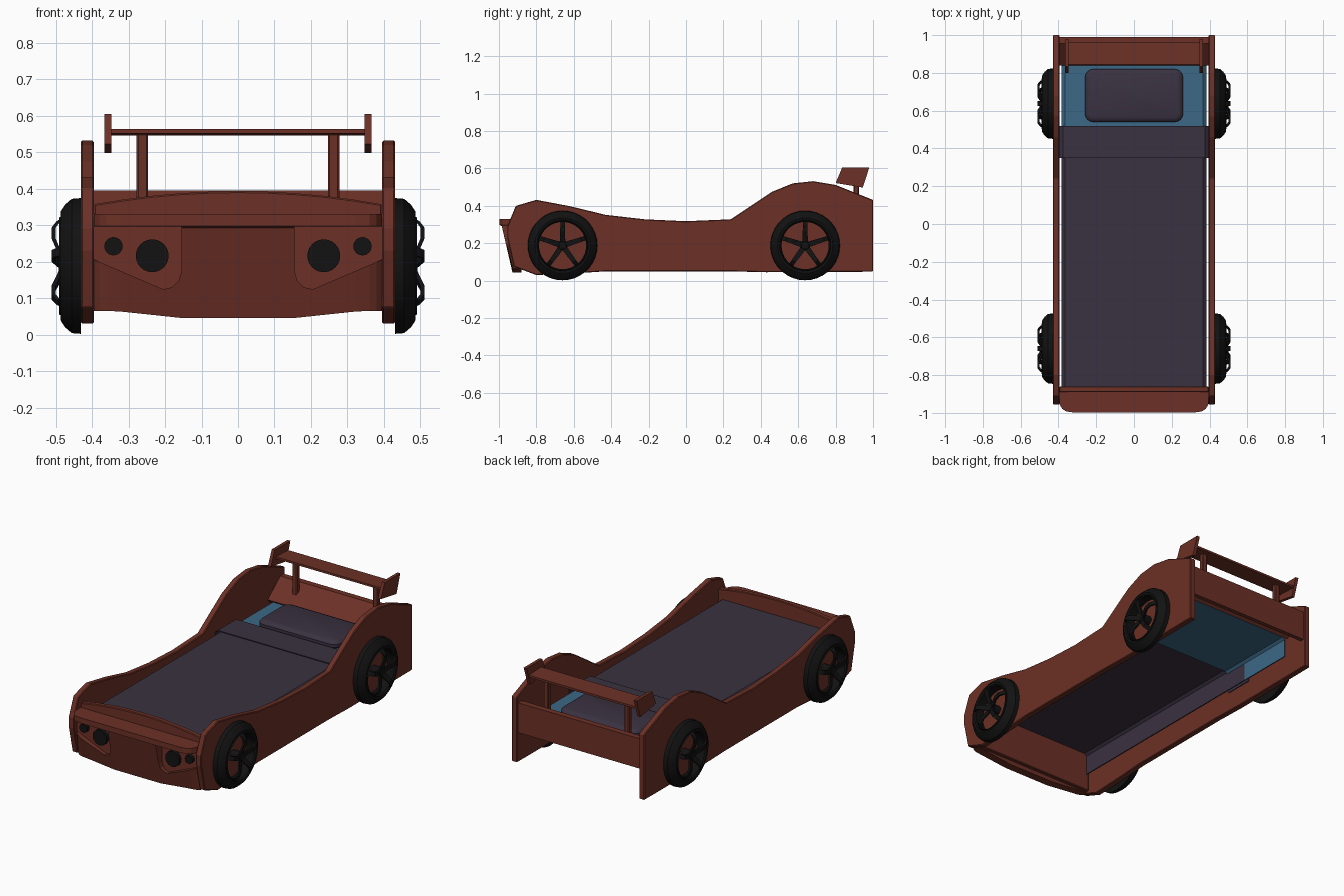
import bpy, bmesh, math
from mathutils import Vector

if "Cube" in bpy.data.objects:
    bpy.data.objects.remove(bpy.data.objects["Cube"])


def material(name, rgb):
    m = bpy.data.materials.new(name)
    m.diffuse_color = (*rgb, 1)
    m.use_nodes = True
    m.node_tree.nodes["Principled BSDF"].inputs["Base Color"].default_value = m.diffuse_color
    return m


RED = material("brick red", (0.15, 0.030, 0.019))
PURPLE = material("dark purple", (0.042, 0.031, 0.052))
BLUE = material("sheet blue", (0.045, 0.14, 0.24))
BLACK = material("tyre black", (0.006, 0.006, 0.006))


def finish(name, bm, mat, bevel=0, smooth=False, segments=1):
    bmesh.ops.recalc_face_normals(bm, faces=bm.faces)
    me = bpy.data.meshes.new(name)
    bm.to_mesh(me)
    bm.free()
    ob = bpy.data.objects.new(name, me)
    bpy.context.collection.objects.link(ob)
    me.materials.append(mat)
    if bevel:
        b = ob.modifiers.new("bevel", 'BEVEL')
        b.width, b.segments, b.limit_method = bevel, segments, 'ANGLE'
    if smooth:
        bpy.ops.object.select_all(action='DESELECT')
        ob.select_set(True)
        bpy.context.view_layer.objects.active = ob
        bpy.ops.object.shade_smooth_by_angle(angle=math.radians(35))
    return ob


def loft(bm, rings, closed=True, caps=True):
    """Join rings of points into a skin."""
    vs = [[bm.verts.new(p) for p in r] for r in rings]
    n = len(vs[0])
    for a, b in zip(vs, vs[1:]):
        for i in range(n if closed else n - 1):
            j = (i + 1) % n
            bm.faces.new((a[i], a[j], b[j], b[i]))
    if caps:
        bm.faces.new(vs[0])
        bm.faces.new(vs[-1])


def prism_x(name, yz, x0, x1, mat, bevel=0):
    bm = bmesh.new()
    loft(bm, [[(x, y, z) for y, z in yz] for x in (x0, x1)])
    return finish(name, bm, mat, bevel)


def prism_y(name, xz, y0, y1, mat, bevel=0):
    bm = bmesh.new()
    loft(bm, [[(x, y, z) for x, z in xz] for y in (y0, y1)])
    return finish(name, bm, mat, bevel)


def box(name, lo, hi, mat, bevel=0, segments=1, smooth=False):
    bm = bmesh.new()
    (a, b, c), (d, e, f) = lo, hi
    loft(bm, [[(a, b, z), (d, b, z), (d, e, z), (a, e, z)] for z in (c, f)])
    return finish(name, bm, mat, bevel, smooth, segments)


def drape(name, half, top, bottom, y0, y1, mat):
    """Cover open underneath, with soft shoulders."""
    xz = [(-half, bottom), (-half, top - 0.015), (-half + 0.018, top),
          (half - 0.018, top), (half, top - 0.015), (half, bottom)]
    bm = bmesh.new()
    loft(bm, [[(x, y, z) for x, z in xz] for y in (y0, y1)], closed=False, caps=False)
    ob = finish(name, bm, mat)
    s = ob.modifiers.new("thickness", 'SOLIDIFY')
    s.thickness = 0.005


# side panels
side = [(-0.955, 0.29), (-0.91, 0.40), (-0.80, 0.432), (-0.62, 0.398), (-0.43, 0.352),
        (-0.22, 0.328), (0, 0.318), (0.24, 0.328), (0.35, 0.402), (0.46, 0.475),
        (0.57, 0.52), (0.68, 0.532), (0.80, 0.512), (1.0, 0.432), (1.0, 0.048),
        (0.43, 0.045), (0.24, 0.05), (-0.43, 0.05), (-0.58, 0.04), (-0.80, 0.03),
        (-0.92, 0.075), (-0.955, 0.23)]
for s, n in ((1, "right"), (-1, "left")):
    prism_x(n + "_side_panel", side, s * 0.395, s * 0.43, RED, 0.004)

# nose with rounded corners and sloping front
bm = bmesh.new()
half = [(0, 0, 0.045), (0.15, 0, 0.045), (0.32, 0, 0.063), (0.36, 0.006, 0.065),
        (0.38, 0.02, 0.065), (0.395, 0.045, 0.065)]
stations = [(-x, d, z) for x, d, z in half[:0:-1]] + half
loft(bm, [[(x, -0.88, 0.33), (x, -0.998 + d, 0.33), (x, -0.998 + d, 0.298),
           (x, -0.985 + d, 0.292), (x, -0.928 + d * 0.4, zb), (x, -0.88, zb)]
          for x, d, zb in stations])
nose = finish("nose", bm, RED)

# headlight recesses and lamps
pocket = [(0.155, 0.296), (0.155, 0.175), (0.162, 0.148), (0.18, 0.13), (0.205, 0.124),
          (0.23, 0.135), (0.41, 0.212), (0.41, 0.296)]
for s, n in ((1, "right"), (-1, "left")):
    cut = prism_y(n + "_headlight_cutter", [(s * x, z) for x, z in pocket], -1.1, -0.925, RED)
    cut.hide_render = True
    cut.hide_viewport = True
    cut.display_type = 'WIRE'
    b = nose.modifiers.new("pocket", 'BOOLEAN')
    b.operation, b.object, b.solver = 'DIFFERENCE', cut, 'EXACT'
    for x, z, r, k in ((0.235, 0.216, 0.045, "large"), (0.341, 0.242, 0.025, "small")):
        disc = [(s * x + r * math.cos(t * math.pi / 12), z + r * math.sin(t * math.pi / 12))
                for t in range(24)]
        prism_y(f"{n}_{k}_lamp", disc, -0.945, -0.92, BLACK)

# arched foot board
xs = [-0.395 + 0.79 * i / 10 for i in range(11)]
arch = [(x, 0.393 - 0.036 * (x / 0.395) ** 2) for x in xs] + [(0.395, 0.07), (-0.395, 0.07)]
prism_y("foot_board", arch, -0.89, -0.86, RED, 0.004)

# head board with sloping shelf
prism_x("head_board", [(0.84, 0.30), (0.955, 0.395), (0.99, 0.395), (0.99, 0.22),
                       (0.965, 0.22), (0.965, 0.37), (0.85, 0.285)], -0.395, 0.395, RED)

# bedding
drape("mattress", 0.383, 0.292, 0.17, 0.35, 0.845, BLUE)
drape("blanket", 0.383, 0.302, 0.17, -0.86, 0.50, PURPLE)
drape("blanket_fold", 0.394, 0.313, 0.16, 0.35, 0.52, PURPLE)

# pillow, rounded in plan then softened on top
bm = bmesh.new()
rings = []
for inset, z in ((0.012, 0.288), (0, 0.300), (0, 0.318), (0.008, 0.329), (0.025, 0.335)):
    ring = []
    for cx, cy, a0 in ((1, 1, 0), (-1, 1, 90), (-1, -1, 180), (1, -1, 270)):
        for k in range(5):
            a = math.radians(a0 + 22.5 * k)
            r = 0.045 - inset
            ring.append((cx * 0.215 + r * math.cos(a), 0.68 + cy * 0.095 + r * math.sin(a), z))
    rings.append(ring)
loft(bm, rings)
finish("pillow", bm, PURPLE, smooth=True)

# rear wing
prism_x("wing_blade", [(0.845, 0.551), (0.96, 0.546), (0.96, 0.558), (0.845, 0.563)],
        -0.35, 0.35, RED)
for s, n in ((1, "right"), (-1, "left")):
    prism_x(n + "_wing_end", [(0.835, 0.605), (0.98, 0.605), (0.945, 0.498), (0.80, 0.522)],
            s * 0.347, s * 0.366, RED)
    box(n + "_wing_post", (s * 0.262 - 0.016, 0.895, 0.31), (s * 0.262 + 0.016, 0.925, 0.552),
        RED, 0.005)


# wheels
def lathe(bm, profile, s, cy, cz, n=36):
    rings = []
    for i in range(n + 1):
        a = 2 * math.pi * i / n
        rings.append([(s * x, cy + r * math.cos(a), cz + r * math.sin(a)) for x, r in profile])
    loft(bm, rings, closed=True, caps=False)
    bmesh.ops.remove_doubles(bm, verts=bm.verts, dist=1e-5)


tyre = [(0.43, 0.186), (0.455, 0.184), (0.474, 0.168), (0.487, 0.148), (0.484, 0.136), (0.43, 0.136)]
rim = [(0.43, 0.138), (0.482, 0.138), (0.490, 0.133), (0.482, 0.126), (0.43, 0.128)]
hub = [(0.43, 0.0001), (0.43, 0.026), (0.484, 0.028), (0.492, 0.020), (0.492, 0.0001)]
spoke = [(0.012, 0.486, 0.015), (0.05, 0.500, 0.014), (0.075, 0.511, 0.013),
         (0.105, 0.511, 0.012), (0.122, 0.498, 0.012), (0.134, 0.478, 0.014)]
for s, n in ((1, "right"), (-1, "left")):
    for cy, e in ((-0.66, "front"), (0.637, "rear")):
        cz = 0.188
        for part, prof in (("tyre", tyre), ("rim", rim), ("hub", hub)):
            bm = bmesh.new()
            lathe(bm, prof, s, cy, cz)
            finish(f"{e}_{n}_{part}", bm, BLACK, smooth=True)
        bm = bmesh.new()
        for i in range(5):
            a = math.radians(90 + 72 * i)
            out = Vector((0, math.cos(a), math.sin(a)))
            across = Vector((0, -math.sin(a), math.cos(a)))
            c = Vector((0, cy, cz))
            loft(bm, [[c + out * r + across * w * k + Vector((s * (x - d), 0, 0))
                       for k, d in ((-1, 0), (1, 0), (1, 0.011), (-1, 0.011))]
                      for r, x, w in spoke])
        finish(f"{e}_{n}_spokes", bm, BLACK)
